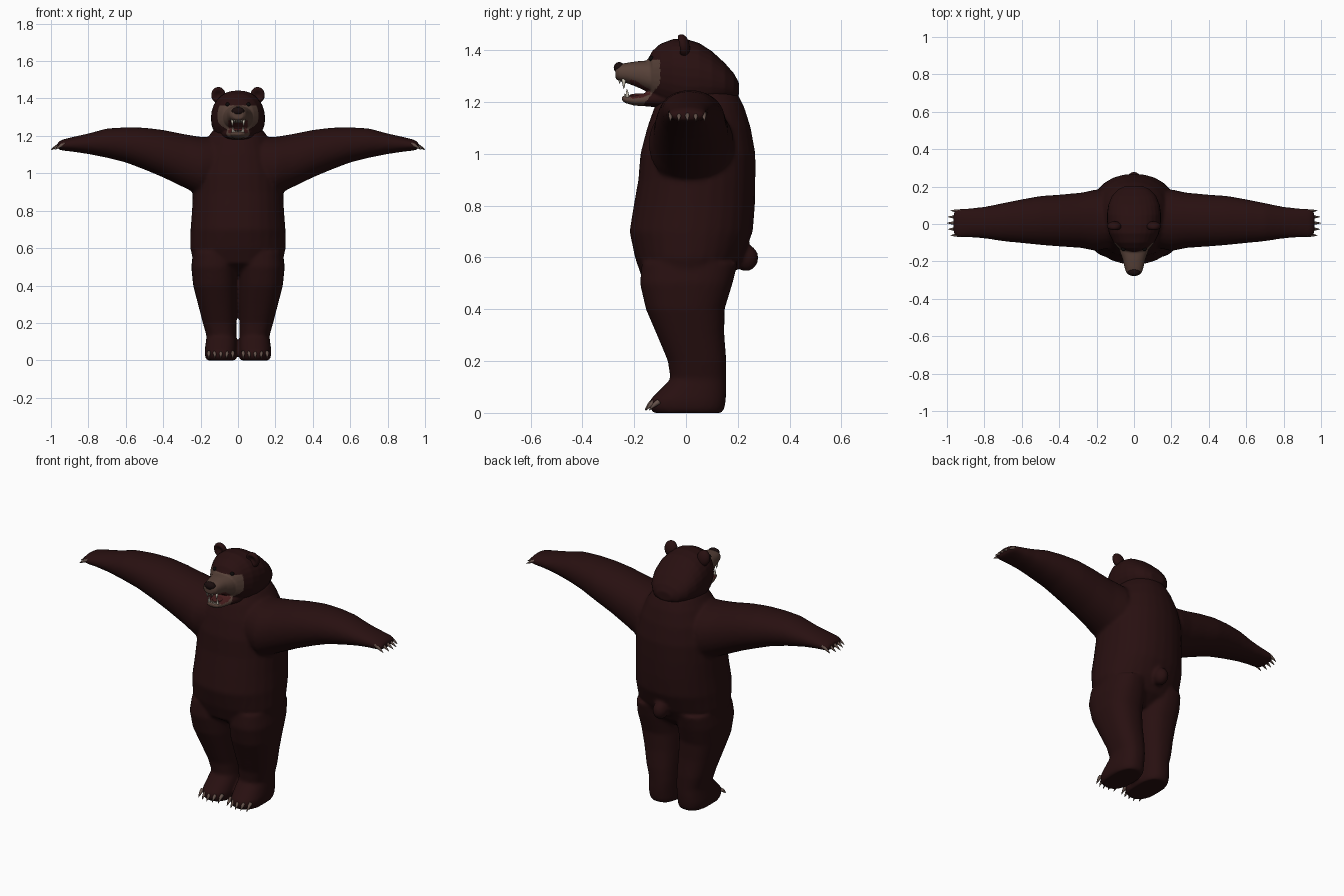
import bpy, bmesh, math
from mathutils import Vector, Matrix

if "Cube" in bpy.data.objects:
    bpy.data.objects.remove(bpy.data.objects["Cube"])


def material(name, r, g, b):
    m = bpy.data.materials.new(name)
    m.diffuse_color = (r, g, b, 1)
    m.use_nodes = True
    m.node_tree.nodes["Principled BSDF"].inputs["Base Color"].default_value = m.diffuse_color
    return m


FUR = material("dark_brown_fur", 0.021, 0.0050, 0.0052)
TAN = material("muzzle_tan", 0.095, 0.053, 0.040)
NOSE = material("nose_black", 0.010, 0.004, 0.004)
CLAW = material("claw_grey_brown", 0.13, 0.085, 0.07)
TOOTH = material("tooth_ivory", 0.65, 0.60, 0.50)
MOUTH = material("mouth_red", 0.06, 0.012, 0.012)
EYE = material("eye_black", 0.004, 0.003, 0.003)


def loft(bm, axis, rows, sx=1, p=2.0, n=28):
    """Closed skin through rows (t, a0, a1, b0, b1) of superellipses along an axis."""
    others = [i for i in range(3) if i != axis]
    rings = []
    for t, a0, a1, b0, b1 in rows:
        ring = []
        for k in range(n):
            c, s = math.cos(2 * math.pi * k / n), math.sin(2 * math.pi * k / n)
            u = math.copysign(abs(c) ** (2 / p), c)
            v = math.copysign(abs(s) ** (2 / p), s)
            co = Vector((0, 0, 0))
            co[axis] = t
            co[others[0]] = (a0 + a1) / 2 + u * (a1 - a0) / 2
            co[others[1]] = (b0 + b1) / 2 + v * (b1 - b0) / 2
            co.x *= sx
            ring.append(bm.verts.new(co))
        rings.append(ring)
    for r0, r1 in zip(rings, rings[1:]):
        for k in range(n):
            bm.faces.new((r0[k], r0[(k + 1) % n], r1[(k + 1) % n], r1[k]))
    bm.faces.new(rings[0])
    bm.faces.new(rings[-1])


def ball(bm, centre, radii, tilt=0.0):
    m = (Matrix.Translation(centre) @ Matrix.Rotation(tilt, 4, 'X')
         @ Matrix.Diagonal((*radii, 1)))
    return bmesh.ops.create_uvsphere(bm, u_segments=20, v_segments=14,
                                     radius=1, matrix=m)["verts"]


def finish(name, bm, mats, voxel=0, smooth=0):
    """Turn a bmesh into an object; optionally fuse and relax its parts."""
    bmesh.ops.recalc_face_normals(bm, faces=bm.faces)
    me = bpy.data.meshes.new(name)
    bm.to_mesh(me)
    bm.free()
    ob = bpy.data.objects.new(name, me)
    bpy.context.collection.objects.link(ob)
    if voxel:
        r = ob.modifiers.new("fuse", 'REMESH')
        r.mode, r.voxel_size = 'VOXEL', voxel
        s = ob.modifiers.new("relax", 'SMOOTH')
        s.factor, s.iterations = 0.5, smooth
        dg = bpy.context.evaluated_depsgraph_get()
        ob.data = bpy.data.meshes.new_from_object(ob.evaluated_get(dg))
        ob.modifiers.clear()
    ob.data.materials.clear()
    for m in mats:
        ob.data.materials.append(m)
    for f in ob.data.polygons:
        f.use_smooth = True
        f.material_index = 0
    return ob


# Body: torso, arms, legs and tail fused into one skin
bm = bmesh.new()
torso = [(0.46, .12, -.08, .10), (0.52, .235, -.17, .175), (0.6, .256, -.197, .22),
         (0.7, .254, -.218, .258), (0.8, .246, -.202, .266), (0.9, .242, -.184, .268),
         (1.0, .235, -.176, .268), (1.1, .21, -.15, .25), (1.18, .17, -.122, .225),
         (1.235, .13, -.09, .198)]
loft(bm, 2, [(z, -w, w, f, b) for z, w, f, b in torso], p=2.15)
arm = [(.06, -.11, .16, .92, 1.19), (.2, -.145, .185, .88, 1.195),
       (.28, -.128, .168, .92, 1.208), (.4, -.12, .157, .978, 1.232),
       (.5, -.112, .15, 1.02, 1.244), (.6, -.102, .132, 1.058, 1.246),
       (.7, -.092, .112, 1.083, 1.240), (.8, -.077, .092, 1.103, 1.213),
       (.88, -.072, .084, 1.115, 1.195), (.94, -.072, .082, 1.122, 1.180),
       (.966, -.055, .065, 1.130, 1.165)]
leg = [(0.0, .012, .168, -.125, .140), (.02, .006, .176, -.142, .150),
       (.05, .005, .179, -.140, .154), (.085, .006, .174, -.105, .156),
       (.13, .008, .168, -.060, .156), (.2, .008, .188, -.070, .156),
       (.3, .006, .214, -.112, .148), (.4, .004, .240, -.155, .149),
       (.5, .004, .250, -.178, .180), (.58, .012, .240, -.17, .20)]
for s in (1, -1):
    loft(bm, 0, arm, s, 2.1)
    loft(bm, 2, leg, s, 2.4)
ball(bm, (0, .232, .598), (.042, .048, .052))
finish("body", bm, [FUR], 0.0095, 7)

# Head: skull, muzzle and jaw fused, the muzzle coloured by position
bm = bmesh.new()
skull = [(-.15, .05, 1.25, 1.36), (-.13, .085, 1.215, 1.397), (-.10, .11, 1.19, 1.424),
         (-.05, .134, 1.165, 1.443), (0, .143, 1.15, 1.443), (.05, .145, 1.16, 1.428),
         (.10, .138, 1.175, 1.396), (.15, .118, 1.195, 1.350), (.185, .085, 1.205, 1.310),
         (.204, .045, 1.225, 1.275)]
muzzle = [(-.08, .095, 1.22, 1.355), (-.15, .075, 1.24, 1.360), (-.19, .060, 1.258, 1.357),
          (-.23, .051, 1.273, 1.351), (-.258, .043, 1.280, 1.345), (-.272, .028, 1.29, 1.335)]
jaw = [(-.08, .088, 1.175, 1.25), (-.15, .062, 1.183, 1.235), (-.20, .047, 1.186, 1.225),
       (-.235, .037, 1.196, 1.224), (-.247, .022, 1.206, 1.222)]
for rows, p in ((skull, 2.2), (muzzle, 2.3), (jaw, 2.3)):
    loft(bm, 1, [(y, -w, w, b, t) for y, w, b, t in rows], p=p)
head = finish("head", bm, [FUR, TAN, MOUTH], 0.005, 4)
for f in head.data.polygons:
    x, y, z = f.center
    if y < -.1 - max(0, 1.27 - z) * .8 and z < 1.364:
        f.material_index = 1
    if abs(x) < .052 and -.215 < y < -.1 and 1.212 < z < 1.285:
        if (z > 1.245 and f.normal.z < -.5) or (z < 1.245 and f.normal.z > .6) \
                or (f.normal.y < -.6 and abs(x) < .045 and z < 1.27):
            f.material_index = 2

# Ears with a dished front
bm = bmesh.new()
for s in (1, -1):
    c = Vector((s * .105, -.012, 1.418))
    for v in ball(bm, c, (.038, .026, .044), math.radians(12)):
        if v.co.y < c.y:
            d = (v.co - c)
            d.y = 0
            v.co.y += .030 * max(0, 1 - d.length / .034)
finish("ears", bm, [FUR])

# Nose, eyes and tongue
bm = bmesh.new()
ball(bm, (0, -.258, 1.332), (.034, .021, .022))
finish("nose", bm, [NOSE])
bm = bmesh.new()
for s in (1, -1):
    ball(bm, (s * .056, -.134, 1.368), (.012, .010, .010))
finish("eyes", bm, [EYE])
bm = bmesh.new()
ball(bm, (0, -.175, 1.224), (.028, .045, .009))
finish("tongue", bm, [MOUTH])


def spike(bm, base, tip, r, n=8):
    """Tapered, slightly hooked point for claws and teeth."""
    base, tip = Vector(base), Vector(tip)
    d = tip - base
    q = d.to_track_quat('Z', 'Y')
    rings = []
    for t, k in ((0, 1), (.35, .9), (.7, .55), (1, .08)):
        mid = base + d * t + Vector((0, 0, .25 * r * math.sin(math.pi * t)))
        rings.append([bm.verts.new(mid + q @ Vector((
            k * r * math.cos(2 * math.pi * i / n),
            k * r * math.sin(2 * math.pi * i / n), 0))) for i in range(n)])
    for a, b in zip(rings, rings[1:]):
        for i in range(n):
            bm.faces.new((a[i], a[(i + 1) % n], b[(i + 1) % n], b[i]))
    bm.faces.new(rings[0])
    bm.faces.new(rings[-1])


# Claws, five on each paw
hand, foot = bmesh.new(), bmesh.new()
for s in (1, -1):
    for i in range(5):
        bow = 1 - ((i - 2) / 2) ** 2
        y = -.058 + .0315 * i
        spike(hand, (s * (.925 + .015 * bow), y, 1.158),
              (s * (.98 + .02 * bow), y * 1.05, 1.126), .0105)
        x = .028 + .032 * i
        spike(foot, (s * x, -.103 - .022 * bow, .045),
              (s * x, -.143 - .016 * bow, .010), .0105)
finish("hand_claws", hand, [CLAW])
finish("foot_claws", foot, [CLAW])

# Teeth: canines and small incisors
bm = bmesh.new()
for s in (1, -1):
    spike(bm, (s * .031, -.240, 1.288), (s * .030, -.240, 1.250), .008)
    spike(bm, (s * .027, -.226, 1.214), (s * .027, -.228, 1.250), .007)
    for x in (.006, .017):
        spike(bm, (s * x, -.256, 1.290), (s * x, -.256, 1.270), .006)
        spike(bm, (s * x, -.236, 1.214), (s * x, -.236, 1.232), .005)
finish("teeth", bm, [TOOTH])
